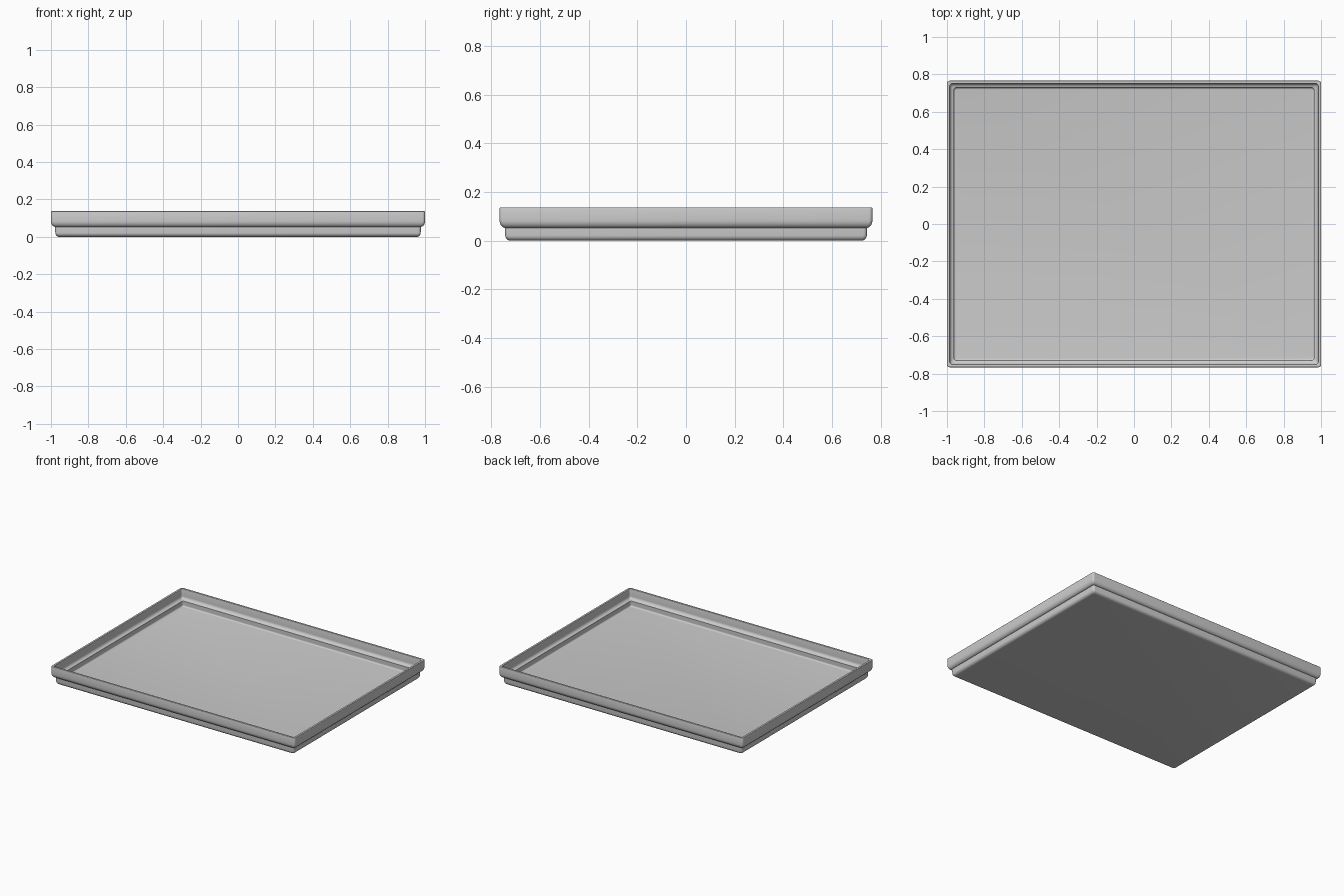
import bpy, bmesh, math

if "Cube" in bpy.data.objects:
    bpy.data.objects.remove(bpy.data.objects["Cube"])

HX, HY, R, SEG = 1.0, 0.766, 0.014, 5

def arc(cx, cz, rx, rz, a0, a1, n=6):
    # elliptical run of (inset, z) profile points
    return [(cx + rx * math.cos(math.radians(a0 + (a1 - a0) * i / n)),
             cz + rz * math.sin(math.radians(a0 + (a1 - a0) * i / n))) for i in range(n + 1)]

def ring(bm, inset, z):
    # rounded rectangle at a given inset and height
    verts = []
    for k, (sx, sy) in enumerate([(1, 1), (-1, 1), (-1, -1), (1, -1)]):
        for i in range(SEG + 1):
            a = math.radians(90 * k + 90 * i / SEG)
            verts.append(bm.verts.new((sx * (HX - inset - R) + R * math.cos(a),
                                       sy * (HY - inset - R) + R * math.sin(a), z)))
    return verts

# profile from underside, up the stepped outside, over the rim, down inside
profile = (arc(0.044, 0.022, 0.021, 0.022, 270, 180)        # foot rounding
           + [(0.022, 0.053)]
           + arc(0.022, 0.085, 0.022, 0.032, 262, 180)      # bulging upper wall
           + arc(0.004, 0.133, 0.004, 0.004, 180, 90, 3)    # rim
           + arc(0.012, 0.133, 0.004, 0.004, 90, 0, 3)
           + [(0.016, 0.085)]
           + arc(0.034, 0.085, 0.018, 0.022, 190, 262)      # inner ledge
           + [(0.037, 0.06), (0.037, 0.032)]
           + arc(0.046, 0.030, 0.009, 0.010, 180, 270, 4))  # floor fillet

bm = bmesh.new()
rings = [ring(bm, d, z) for d, z in profile]
for a, b in zip(rings, rings[1:]):
    n = len(a)
    for i in range(n):
        bm.faces.new((a[i], a[(i + 1) % n], b[(i + 1) % n], b[i]))
bm.faces.new(rings[0][::-1])   # underside
bm.faces.new(rings[-1])        # tray floor
bmesh.ops.recalc_face_normals(bm, faces=bm.faces)

mesh = bpy.data.meshes.new("serving_tray")
bm.to_mesh(mesh)
bm.free()
tray = bpy.data.objects.new("serving_tray", mesh)
bpy.context.collection.objects.link(tray)
bpy.context.view_layer.objects.active = tray
tray.select_set(True)
bpy.ops.object.shade_smooth_by_angle(angle=math.radians(35))
